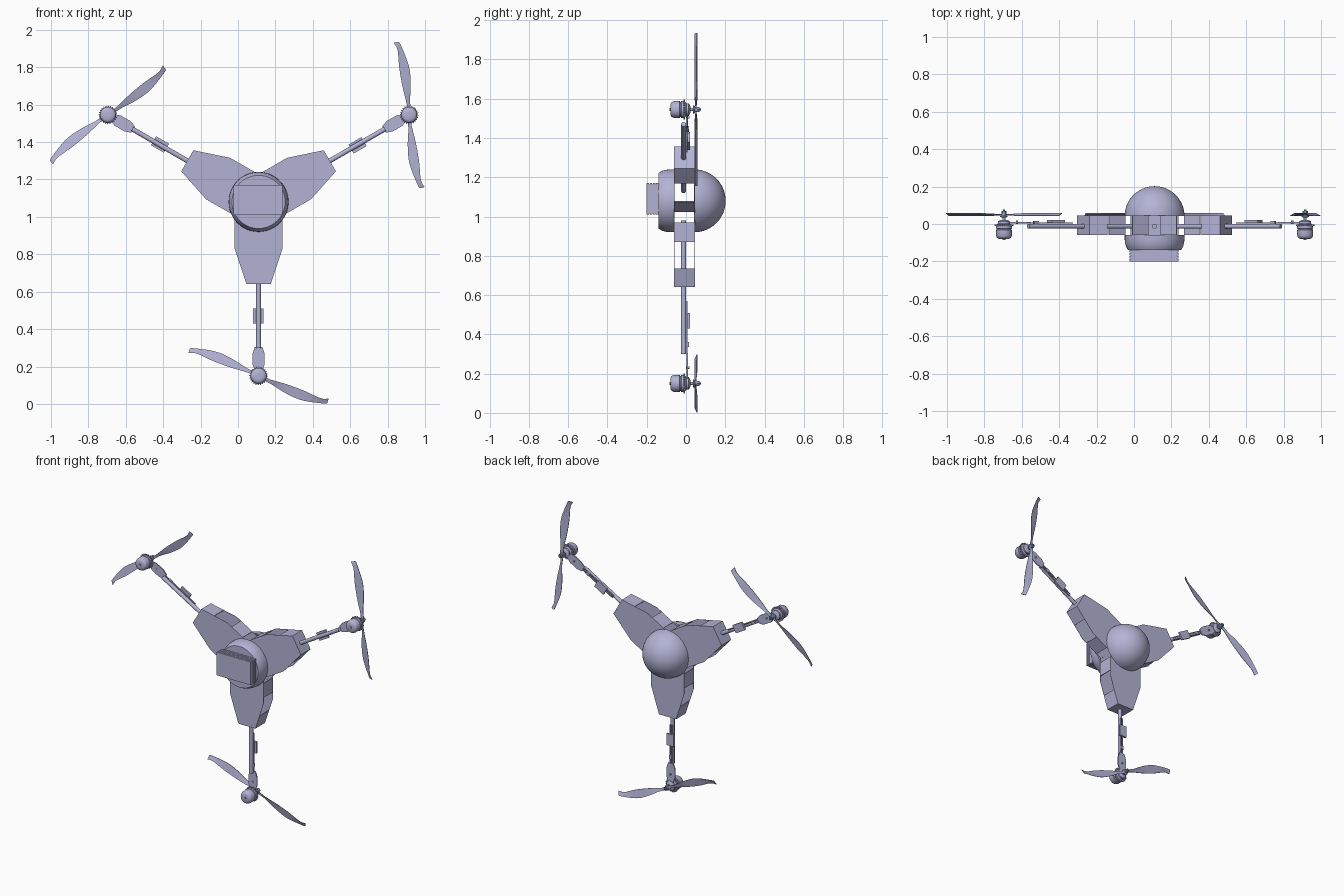
import bpy, bmesh, math
from mathutils import Vector

if "Cube" in bpy.data.objects:
    bpy.data.objects.remove(bpy.data.objects["Cube"], do_unlink=True)

CENTRE = Vector((0.11, 0, 1.08))
MOTOR_R = 0.93          # distance from hub to motor axis
SIDES = ("lower", "left", "right")


def material(name, rgb):
    m = bpy.data.materials.new(name)
    m.use_nodes = True
    m.diffuse_color = (*rgb, 1)
    m.node_tree.nodes["Principled BSDF"].inputs["Base Color"].default_value = (*rgb, 1)
    return m


LAVENDER = material("lavender grey", (0.45, 0.45, 0.67))
BLUE = material("steel blue", (0.18, 0.36, 0.52))


def finish(bm, name, mat=LAVENDER, arms=True, smooth=False):
    """Turn a bmesh into one hub object or three arm objects sharing a mesh."""
    bmesh.ops.recalc_face_normals(bm, faces=bm.faces)
    mesh = bpy.data.meshes.new(name)
    bm.to_mesh(mesh)
    bm.free()
    mesh.materials.append(mat)
    for k, side in enumerate(SIDES if arms else ("",)):
        ob = bpy.data.objects.new(f"{side}_{name}".strip("_"), mesh)
        ob.location = CENTRE
        ob.rotation_euler.y = -k * math.tau / 3
        bpy.context.collection.objects.link(ob)
    if smooth:
        bpy.ops.object.select_all(action="DESELECT")
        ob.select_set(True)
        bpy.context.view_layer.objects.active = ob
        bpy.ops.object.shade_smooth_by_angle(angle=math.radians(35))


def prism(bm, outline, y0, y1):
    """Extrude an outline of (sideways, outward) points along y."""
    front = [bm.verts.new((s, y0, -r)) for s, r in outline]
    back = [bm.verts.new((s, y1, -r)) for s, r in outline]
    bm.faces.new(front)
    bm.faces.new(back[::-1])
    for i in range(len(outline)):
        j = (i + 1) % len(outline)
        bm.faces.new((front[i], front[j], back[j], back[i]))


def box(bm, s0, s1, r0, r1, y0, y1):
    prism(bm, [(s0, r0), (s1, r0), (s1, r1), (s0, r1)], y0, y1)


def mirrored(half):
    return half + [(-s, r) for s, r in reversed(half) if s]


def lathe(bm, profile, out=0, steps=32):
    """Spin a (radius, y) profile about the y direction."""
    verts = [bm.verts.new((rad, y, -out)) for rad, y in profile]
    edges = [bm.edges.new(pair) for pair in zip(verts, verts[1:])]
    bmesh.ops.spin(bm, geom=verts + edges, cent=(0, 0, -out), axis=(0, 1, 0),
                   angle=math.tau, steps=steps, use_duplicate=False)
    bmesh.ops.remove_doubles(bm, verts=bm.verts, dist=1e-5)


# Rear dome and front bowl of the hub
bm = bmesh.new()
arc = [math.radians(a) for a in range(0, 91, 6)]
lathe(bm, [(0.16 * math.cos(a), 0.042 + 0.16 * math.sin(a)) for a in arc], steps=48)
finish(bm, "rear_dome", arms=False, smooth=True)

bm = bmesh.new()
lathe(bm, [(0.16, -0.06), (0.16, -0.08), (0.158, -0.1), (0.153, -0.12),
           (0.142, -0.14), (0, -0.14)], steps=48)
finish(bm, "front_bowl", arms=False, smooth=True)

# Battery block made of stacked slabs with grooves between them
bm = bmesh.new()
for i in range(4):
    y = -0.2 + 0.016 * i
    box(bm, -0.133, 0.127, -0.09, 0.07, y, y + 0.012)
box(bm, -0.127, 0.121, -0.084, 0.064, -0.195, -0.138)
finish(bm, "battery_block", arms=False)

# Front and rear body plates
bm = bmesh.new()
outline = mirrored([(0, 0), (0.128, 0.074), (0.128, 0.25), (0.065, 0.44)])
for y in (-0.06, 0.043):
    prism(bm, outline, y, y + 0.002)
finish(bm, "body_plates")

# Spacer walls between the plates
bm = bmesh.new()


def wall(p, q):
    p, q = Vector(p), Vector(q)
    d = (q - p).normalized() * 0.005
    inward = Vector((-d.y, d.x))
    if inward.dot(Vector((0, 0.2)) - p) < 0:
        inward = -inward
    prism(bm, [p, q, q + inward, p + inward], -0.06, 0.045)


for s in (-1, 1):
    wall((s * 0.128, 0.11), (s * 0.128, 0.21))
    wall((s * 0.0965, 0.345), (s * 0.065, 0.44))
wall((-0.065, 0.44), (0.065, 0.44))
finish(bm, "spacer_walls")

# Arm tube
bm = bmesh.new()
tube = [(0.013 * math.cos(i * math.tau / 16), -0.012 + 0.013 * math.sin(i * math.tau / 16))
        for i in range(16)]
ends = [[bm.verts.new((s, y, -r)) for s, y in tube] for r in (0.1, 0.78)]
for i in range(16):
    j = (i + 1) % 16
    bm.faces.new((ends[0][i], ends[0][j], ends[1][j], ends[1][i]))
for ring in ends:
    bm.faces.new(ring)
finish(bm, "arm_tube", smooth=True)

# Speed controller with its wires and clip
bm = bmesh.new()
box(bm, -0.03, 0.025, 0.57, 0.65, 0.008, 0.021)
for s in (-0.008, 0.008):
    box(bm, s - 0.003, s + 0.003, 0.51, 0.78, 0.002, 0.008)
box(bm, -0.01, 0.01, 0.72, 0.745, 0, 0.015)
finish(bm, "speed_controller")

# Motor mount with a bolt
bm = bmesh.new()
prism(bm, mirrored([(0.02, 0.775), (0.032, 0.81), (0.032, 0.87), (0.02, 0.9), (0.02, 0.94)]),
      0.003, 0.011)
lathe(bm, [(0, -0.001), (0.006, -0.001), (0.006, 0.018), (0, 0.018)], 0.85, 12)
finish(bm, "motor_mount")

# Motor body
bm = bmesh.new()
lathe(bm, [(0, -0.085), (0.008, -0.085), (0.008, -0.079), (0.028, -0.079), (0.038, -0.073),
           (0.043, -0.062), (0.043, -0.032), (0.039, -0.03), (0.039, -0.026),
           (0.043, -0.024), (0.043, -0.008), (0.032, 0.003), (0.032, 0.014),
           (0.018, 0.022), (0, 0.022)], MOTOR_R)
finish(bm, "motor", smooth=True)

# Toothed ring around the motor
bm = bmesh.new()
teeth = 24
ring = []
for i in range(teeth * 4):
    rad = 0.05 if i % 4 < 2 else 0.044
    a = i * math.tau / (teeth * 4)
    ring.append((rad * math.cos(a), MOTOR_R + rad * math.sin(a)))
prism(bm, ring, -0.012, -0.004)
finish(bm, "toothed_ring")

# Propeller shaft and nut
bm = bmesh.new()
lathe(bm, [(0, 0.02), (0.008, 0.02), (0.008, 0.035), (0.02, 0.037), (0.02, 0.044),
           (0.013, 0.046), (0.013, 0.056), (0, 0.056)], MOTOR_R, 20)
finish(bm, "propeller_hub", smooth=True)
bm = bmesh.new()
lathe(bm, [(0, 0.056), (0.014, 0.056), (0.014, 0.069), (0.006, 0.069), (0.006, 0.077),
           (0, 0.077)], MOTOR_R, 6)
finish(bm, "propeller_nut", BLUE)

# Two-bladed propeller lofted between its curved edges
upper = [(0.0, 0.015), (-0.06, 0.04), (-0.14, 0.09), (-0.23, 0.13), (-0.35, 0.148), (-0.368, 0.144)]
lower = [(0.0, -0.015), (-0.045, 0.013), (-0.15, 0.045), (-0.245, 0.08), (-0.33, 0.119), (-0.375, 0.122)]


def smooth_path(points, n=5):
    p = [Vector(q) for q in points]
    p = [2 * p[0] - p[1]] + p + [2 * p[-1] - p[-2]]
    path = []
    for a, b, c, d in zip(p, p[1:], p[2:], p[3:]):
        for i in range(n):
            t = i / n
            path.append(0.5 * (2 * b + (c - a) * t + (2 * a - 5 * b + 4 * c - d) * t ** 2
                               + (3 * b - a - 3 * c + d) * t ** 3))
    return path + [p[-2]]


bm = bmesh.new()
for turn in (1, -1):
    rows = []
    for u, v in zip(smooth_path(upper), smooth_path(lower)):
        row = []
        for t in (0, 0.33, 0.67, 1):
            e = u.lerp(v, t)
            y = 0.05 + 0.012 * (0.5 - t) * min(1, e.length / 0.1)
            row.append([bm.verts.new((turn * e.x, y + h, turn * e.y - MOTOR_R))
                        for h in (-0.0015, 0.0015)])
        rows.append(row)
    for a, b in zip(rows, rows[1:]):
        for i in range(3):
            for h in (0, 1):
                bm.faces.new((a[i][h], a[i + 1][h], b[i + 1][h], b[i][h]))
        for i in (0, 3):
            bm.faces.new((a[i][0], b[i][0], b[i][1], a[i][1]))
    for row in (rows[0], rows[-1]):
        for i in range(3):
            bm.faces.new((row[i][0], row[i + 1][0], row[i + 1][1], row[i][1]))
finish(bm, "propeller", smooth=True)
